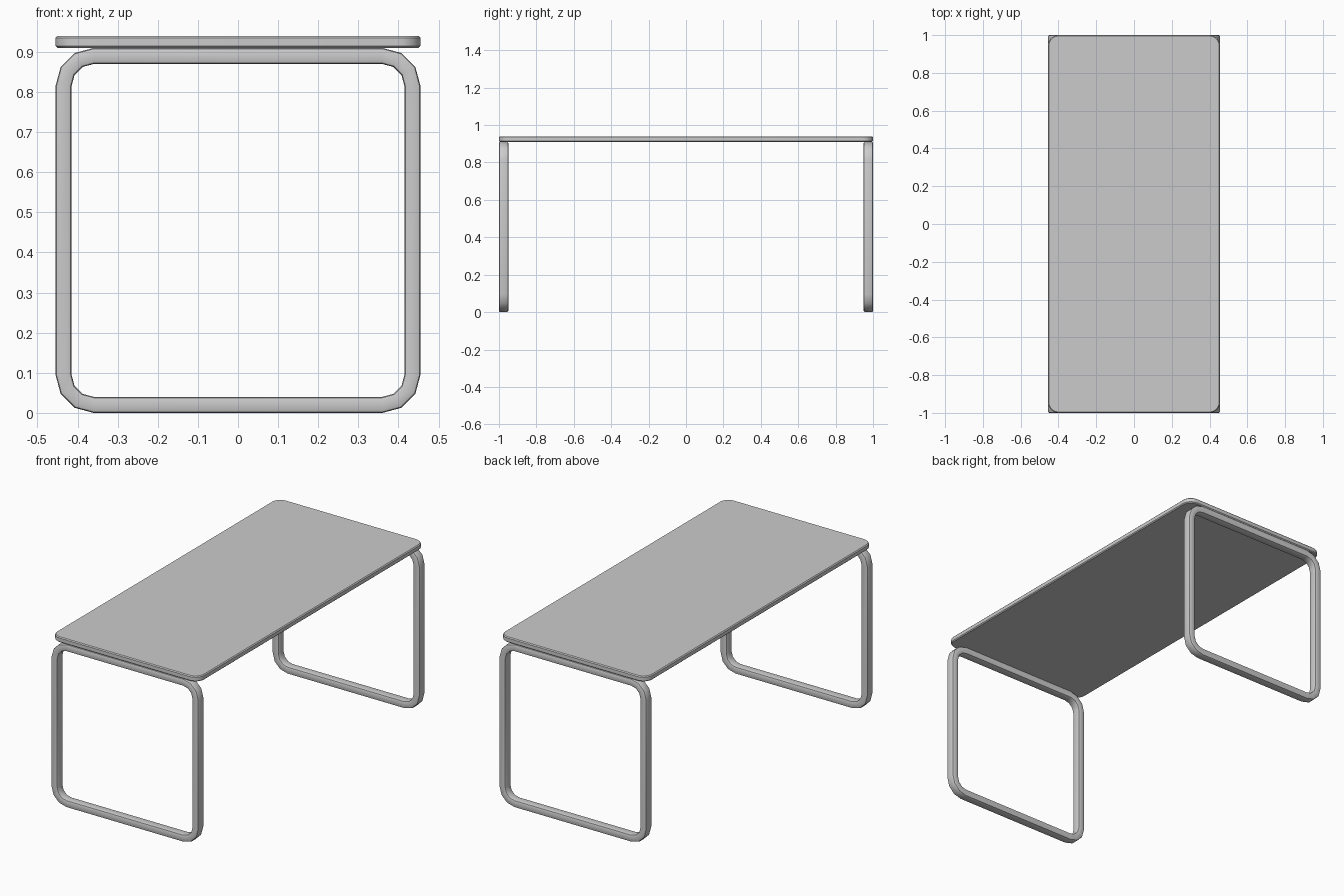
import bpy, bmesh
from math import cos, sin, pi

if "Cube" in bpy.data.objects:
    bpy.data.objects.remove(bpy.data.objects["Cube"])

def rounded_rect(hx, hy, r, seg):
    """Counter-clockwise rounded rectangle outline centred on the origin."""
    pts = []
    for i, (sx, sy) in enumerate([(1, 1), (-1, 1), (-1, -1), (1, -1)]):
        for k in range(seg + 1):
            a = (i + k / seg) * pi / 2
            pts.append((sx * (hx - r) + r * cos(a), sy * (hy - r) + r * sin(a)))
    return pts

def finish(name, bm):
    bmesh.ops.recalc_face_normals(bm, faces=bm.faces)
    mesh = bpy.data.meshes.new(name)
    bm.to_mesh(mesh)
    bm.free()
    obj = bpy.data.objects.new(name, mesh)
    bpy.context.collection.objects.link(obj)
    bpy.ops.object.select_all(action='DESELECT')
    obj.select_set(True)
    bpy.context.view_layer.objects.active = obj
    bpy.ops.object.shade_smooth_by_angle(angle=0.6)
    return obj

# Tabletop: rounded slab with softened rims
bm = bmesh.new()
levels = [(0.910, 0.005), (0.915, 0.0), (0.935, 0.0), (0.940, 0.005)]
rings = [[bm.verts.new((x, y, z)) for x, y in
          rounded_rect(0.455 - d, 1.0 - d, 0.055 - d, 6)] for z, d in levels]
n = len(rings[0])
for a, b in zip(rings, rings[1:]):
    for i in range(n):
        bm.faces.new((a[i], a[(i + 1) % n], b[(i + 1) % n], b[i]))
bm.faces.new(rings[0][::-1])
bm.faces.new(rings[-1])
finish("tabletop", bm)

# Leg loops: softened rectangular section swept round a rounded square
def leg_loop(name, yc):
    bm = bmesh.new()
    section = rounded_rect(0.02, 0.025, 0.008, 2)
    rings = []
    for u, v in section:
        # u moves outward from the bar centreline, v runs along y
        outline = rounded_rect(0.435 + u, 0.435 + u, 0.075 + u, 3)
        rings.append([bm.verts.new((x, yc + v, z + 0.455)) for x, z in outline])
    m, n = len(rings), len(rings[0])
    for j in range(m):
        a, b = rings[j], rings[(j + 1) % m]
        for i in range(n):
            bm.faces.new((a[i], a[(i + 1) % n], b[(i + 1) % n], b[i]))
    finish(name, bm)

leg_loop("front_leg_loop", -0.975)
leg_loop("back_leg_loop", 0.975)
